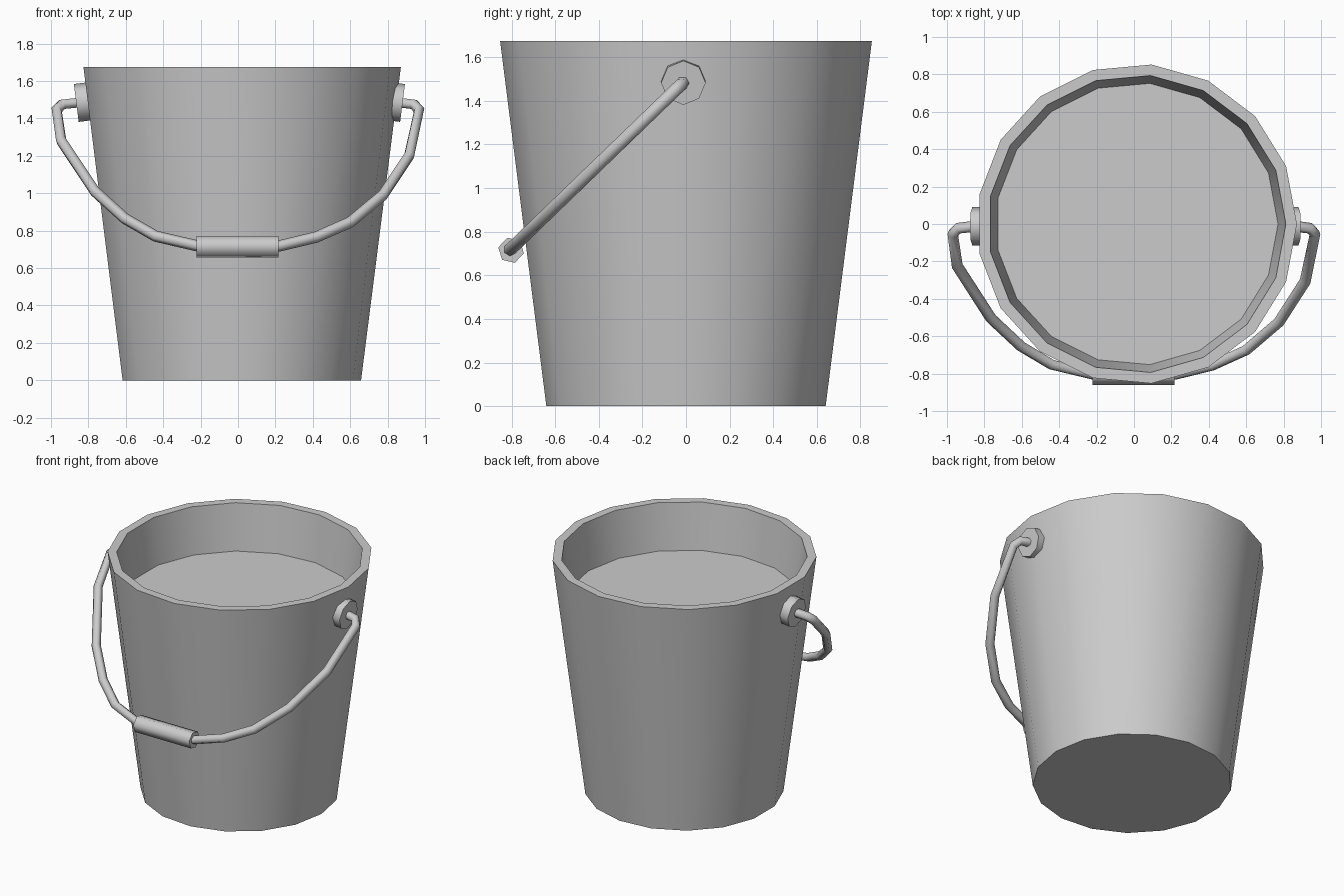
import bpy, bmesh, math
from mathutils import Matrix, Vector

if "Cube" in bpy.data.objects:
    bpy.data.objects.remove(bpy.data.objects["Cube"])

CX = 0.015      # bucket axis offset
H = 1.675       # bucket height


def finish(name, bm, angle=35):
    bmesh.ops.recalc_face_normals(bm, faces=bm.faces)
    me = bpy.data.meshes.new(name)
    bm.to_mesh(me)
    bm.free()
    ob = bpy.data.objects.new(name, me)
    bpy.context.collection.objects.link(ob)
    smooth(ob, angle)
    return ob


def smooth(ob, angle):
    bpy.ops.object.select_all(action='DESELECT')
    ob.select_set(True)
    bpy.context.view_layer.objects.active = ob
    bpy.ops.object.shade_smooth_by_angle(angle=math.radians(angle))


def lathe(name, profile, sides):
    """Stack of polygon rings, capped at both ends."""
    bm = bmesh.new()
    rings = [[bm.verts.new((CX + r * math.cos(math.tau * i / sides),
                            r * math.sin(math.tau * i / sides), z))
              for i in range(sides)] for r, z in profile]
    for a, b in zip(rings, rings[1:]):
        for i in range(sides):
            j = (i + 1) % sides
            bm.faces.new((a[i], a[j], b[j], b[i]))
    bm.faces.new(rings[0])
    bm.faces.new(rings[-1])
    return finish(name, bm)


def rod(name, center, axis, radius, length, sides, spin):
    """Cylinder along an axis; spin is the angle of the first corner."""
    x = Vector(axis).normalized()
    y = Vector((0, 1, 0))
    z = x.cross(y)
    if z.z < 0:
        z = -z
    bm = bmesh.new()
    ends = []
    for s in (-0.5, 0.5):
        ends.append([bm.verts.new(Vector(center) + x * length * s
                     + y * radius * math.cos(spin + math.tau * i / sides)
                     + z * radius * math.sin(spin + math.tau * i / sides))
                     for i in range(sides)])
    for i in range(sides):
        j = (i + 1) % sides
        bm.faces.new((ends[0][i], ends[0][j], ends[1][j], ends[1][i]))
    for e in ends:
        bm.faces.new(e)
    return finish(name, bm, 62 if sides == 6 else 50)


# Tapered bucket with thick rim and filled to a level surface inside
lathe("bucket", [(0.643, 0), (0.856, H), (0.797, H), (0.755, 1.35)], 17)

# Octagonal ears, tilted to follow the wall
rod("ear_left", (-0.83, -0.012, 1.487), (-1, 0, -0.127), 0.102, 0.07, 8, 0)
rod("ear_right", (0.845, -0.012, 1.487), (1, 0, -0.127), 0.102, 0.07, 8, 0)

# Wire handle hanging at 45 degrees to the front (x, z in front view)
path = [(-0.83, 1.487), (-0.94, 1.475), (-0.969, 1.445), (-0.945, 1.28),
        (-0.765, 1.01), (-0.605, 0.865), (-0.44, 0.77), (-0.215, 0.718),
        (0.22, 0.718), (0.417, 0.765), (0.6, 0.845), (0.775, 0.99),
        (0.915, 1.2), (0.968, 1.445), (0.94, 1.475), (0.84, 1.487)]
cu = bpy.data.curves.new("handle", 'CURVE')
cu.dimensions = '3D'
cu.bevel_depth = 0.03
cu.bevel_resolution = 1
cu.use_fill_caps = True
sp = cu.splines.new('POLY')
sp.points.add(len(path) - 1)
for p, (x, z) in zip(sp.points, path):
    p.co = (x, (z - 1.487) * 1.035 - 0.01, z, 1)
handle = bpy.data.objects.new("handle", cu)
bpy.context.collection.objects.link(handle)
bpy.ops.object.select_all(action='DESELECT')
handle.select_set(True)
bpy.context.view_layer.objects.active = handle
bpy.ops.object.convert(target='MESH')
smooth(bpy.context.view_layer.objects.active, 62)

# Hexagonal grip
rod("grip", (-0.003, -0.802, 0.715), (1, 0, 0), 0.06, 0.44, 6, math.radians(47))
